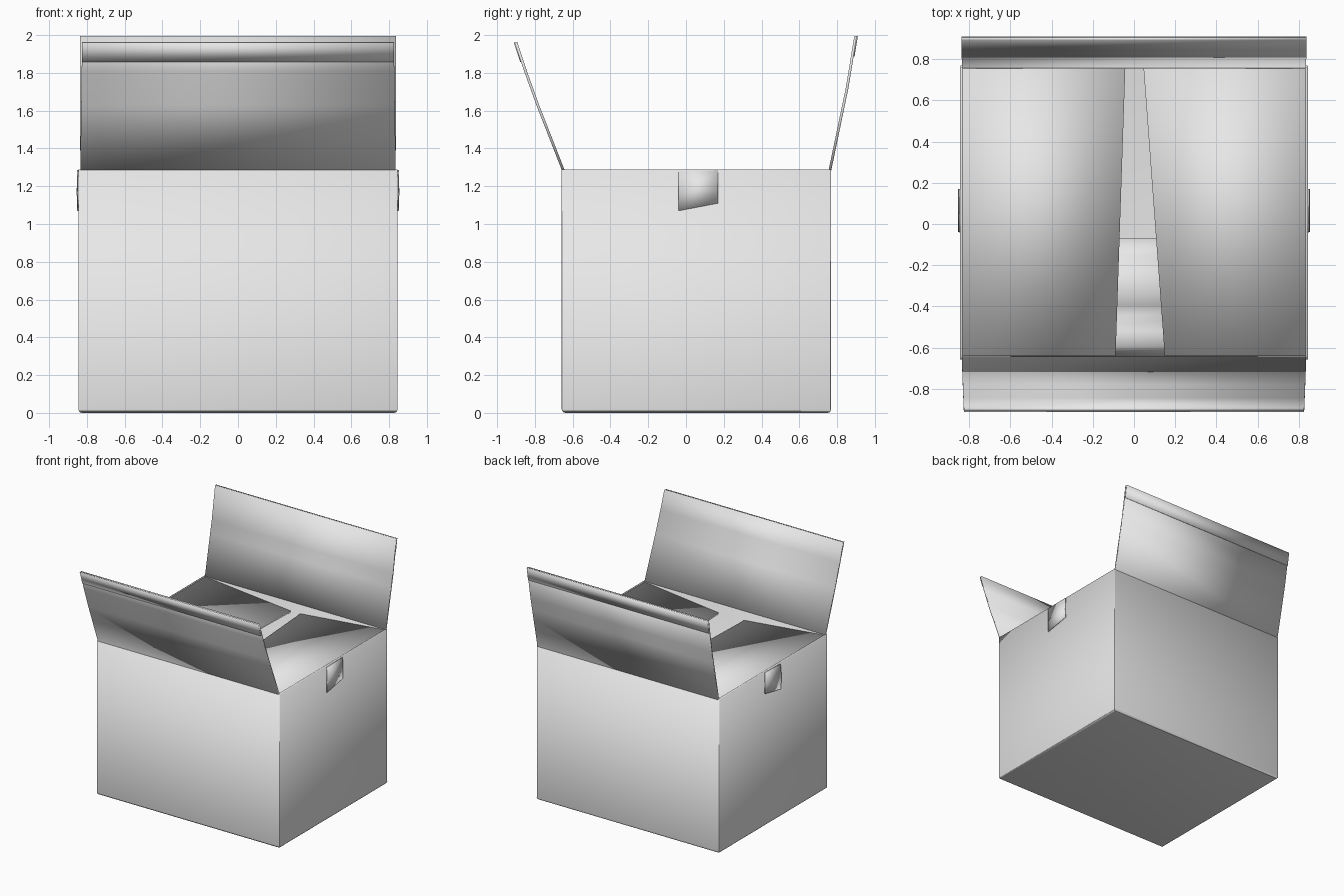
import bpy, bmesh, math

if "Cube" in bpy.data.objects:
    bpy.data.objects.remove(bpy.data.objects["Cube"], do_unlink=True)

card = bpy.data.materials.new("light_grey_card")
card.use_nodes = True
card.diffuse_color = (0.8, 0.8, 0.8, 1)
card.node_tree.nodes["Principled BSDF"].inputs["Base Color"].default_value = (0.8, 0.8, 0.8, 1)

HX, Y0, Y1, TOP, CARD = 0.845, -0.658, 0.768, 1.288, 0.014


def finish(name, bm):
    bmesh.ops.recalc_face_normals(bm, faces=bm.faces)
    mesh = bpy.data.meshes.new(name)
    bm.to_mesh(mesh)
    bm.free()
    obj = bpy.data.objects.new(name, mesh)
    bpy.context.collection.objects.link(obj)
    mesh.materials.append(card)
    bpy.ops.object.select_all(action='DESELECT')
    obj.select_set(True)
    bpy.context.view_layer.objects.active = obj
    bpy.ops.object.shade_smooth_by_angle(angle=math.radians(30))
    return obj


def sheet(name, rows, thick=CARD):
    """Card sheet through rows of points, thickened about its middle."""
    bm = bmesh.new()
    grid = [[bm.verts.new(p) for p in row] for row in rows]
    for a, b in zip(grid, grid[1:]):
        for i in range(len(a) - 1):
            bm.faces.new((a[i], a[i + 1], b[i + 1], b[i]))
    obj = finish(name, bm)
    mod = obj.modifiers.new("thickness", 'SOLIDIFY')
    mod.thickness, mod.offset, mod.use_even_offset = thick, 0, True
    return obj


# Open box body with a rounded bottom and hollow inside
bm = bmesh.new()
bmesh.ops.create_cube(bm, size=1)
for v in bm.verts:
    v.co = (v.co.x * 2 * HX, Y0 if v.co.y < 0 else Y1, 0 if v.co.z < 0 else TOP)
bmesh.ops.delete(bm, geom=[f for f in bm.faces if f.normal.z > 0.5], context='FACES_ONLY')
low = [e for e in bm.edges if all(v.co.z < 0.01 for v in e.verts)]
bmesh.ops.bevel(bm, geom=low, offset=0.02, segments=3, profile=0.5, affect='EDGES')
sides = [e for e in bm.edges if abs(e.verts[0].co.z - e.verts[1].co.z) > 1]
bmesh.ops.bevel(bm, geom=sides, offset=0.006, segments=2, profile=0.5, affect='EDGES')
body = finish("box_body", bm)
# Make sure the outward side faces out before thickening inwards
if sum(p.normal.z for p in body.data.polygons if p.center.z < 0.001) > 0:
    body.data.flip_normals()
wall = body.modifiers.new("wall", 'SOLIDIFY')
wall.thickness, wall.offset = CARD, -1

# Tall front and back flaps, each with a folded lip on the outside of its edge
flaps = {
    "front": ([(-0.65, 1.285), (-0.785, 1.63), (-0.85, 1.81), (-0.9, 1.962)], 0.825, -1),
    "back": ([(0.762, 1.285), (0.832, 1.62), (0.853, 1.72), (0.898, 1.995)], 0.836, 1),
}
for side, (path, top_x, out) in flaps.items():
    rows = []
    for y, z in path:
        half = 0.835 + (top_x - 0.835) * (z - TOP) / 0.7
        rows.append([(-half, y, z), (half, y, z)])
    sheet(side + "_flap", rows)
    (ya, za), (yb, zb) = path[-2:]
    t = 0.11 / math.hypot(yb - ya, zb - za)
    shift = 0.009 * out
    lip = [(yb + (ya - yb) * t, zb + (za - zb) * t), (yb, zb)]
    sheet(side + "_flap_lip", [[(-top_x, y + shift, z), (top_x, y + shift, z)]
                               for y, z in lip], 0.006)

# Side flaps folded inwards and sagging to a tapered gap, and side tapes
for name, s, front_x, back_x in (("left", 1, 0.15, 0.047), ("right", -1, -0.09, -0.043)):
    ya, yb = Y0 + 0.018, Y1 - 0.012
    sheet(name + "_side_flap", [
        [(s * 0.836, ya, 1.28), (s * 0.836, yb, 1.28)],
        [(front_x, ya, 1.205), (back_x, yb, 1.205)]])
    x = s * (HX + 0.003)
    sheet(name + "_tape", [
        [(x, -0.04, 1.07), (x, 0.17, 1.11)],
        [(x + s * 0.003, -0.04, 1.16), (x + s * 0.003, 0.17, 1.18)],
        [(x, -0.04, 1.28), (x, 0.17, 1.285)]], 0.006)

# Rippled packing sheet lying inside, under the gap
ripple = [(-0.64, 0.16), (-0.59, 0.2), (-0.52, 0.21), (-0.44, 0.17), (-0.39, 0.19),
          (-0.31, 0.22), (-0.23, 0.19), (-0.15, 0.14), (-0.07, 0.12)]
sheet("packing_sheet", [[(-0.6, y, z), (0.6, y, z)] for y, z in ripple])
